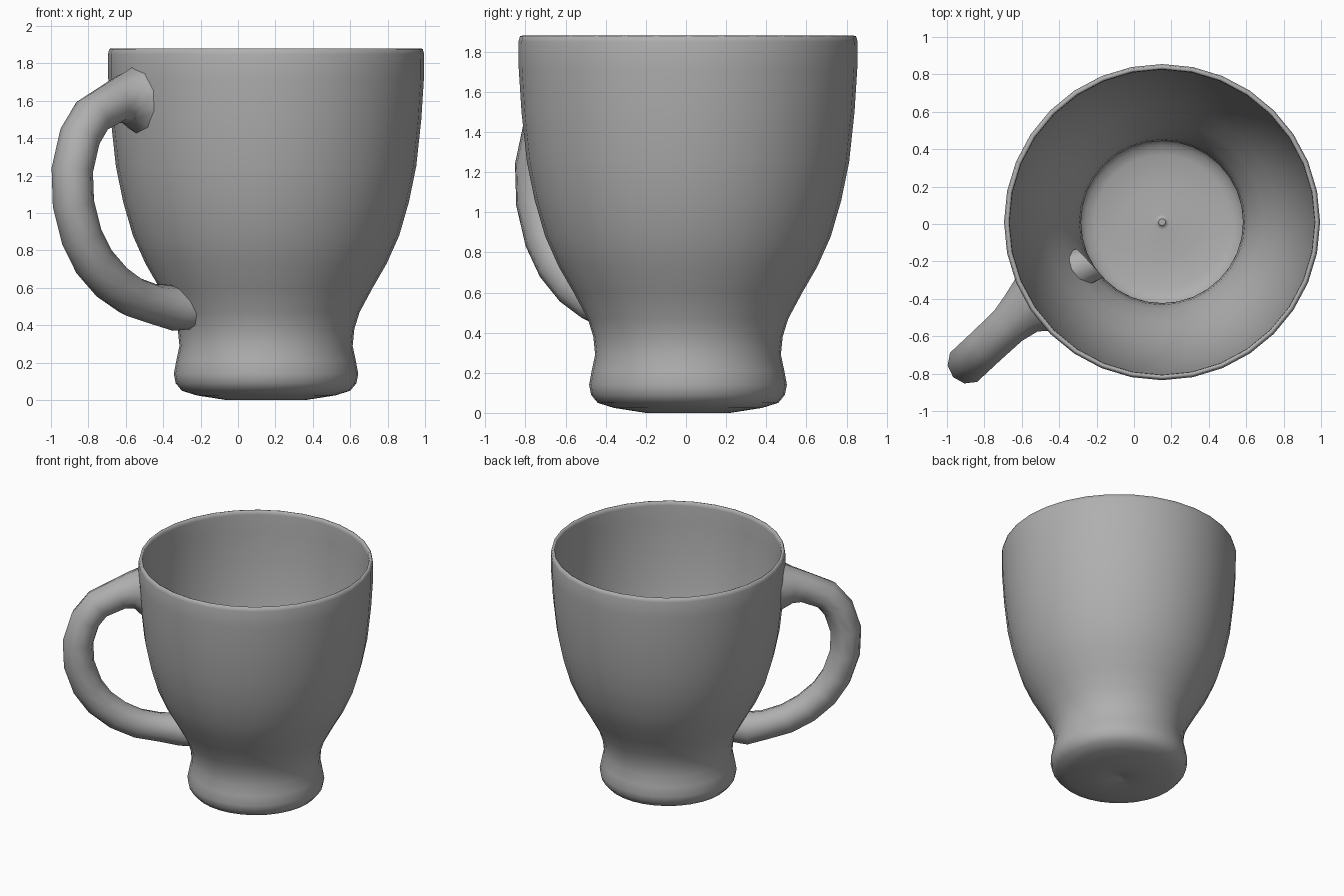
import bpy, bmesh, math
from mathutils import Vector

if "Cube" in bpy.data.objects:
    bpy.data.objects.remove(bpy.data.objects["Cube"])

CENTRE = Vector((0.15, 0.01, 0))
grey = bpy.data.materials.new("dark_grey")
grey.diffuse_color = (0.43, 0.43, 0.43, 1)
grey.use_nodes = True
grey.node_tree.nodes["Principled BSDF"].inputs["Base Color"].default_value = grey.diffuse_color


def skin(name, rings, angle):
    """Smooth closed surface through a row of vertex rings."""
    bm = bmesh.new()
    loops = [[bm.verts.new(p) for p in ring] for ring in rings]
    for a, b in zip(loops, loops[1:]):
        n = len(a)
        for i in range(n):
            j = (i + 1) % n
            bm.faces.new((a[i], a[j], b[j], b[i]))
    bm.faces.new(loops[0])
    bm.faces.new(loops[-1])
    bmesh.ops.recalc_face_normals(bm, faces=bm.faces[:])
    mesh = bpy.data.meshes.new(name)
    bm.to_mesh(mesh)
    bm.free()
    mesh.materials.append(grey)
    ob = bpy.data.objects.new(name, mesh)
    bpy.context.collection.objects.link(ob)
    bpy.ops.object.select_all(action='DESELECT')
    ob.select_set(True)
    bpy.context.view_layer.objects.active = ob
    bpy.ops.object.shade_smooth_by_angle(angle=math.radians(angle))
    return ob


# Cup: outer wall from the base up, over the rim, then the thin inner wall down
outer = [(0.02, 0.016), (0.05, 0.004), (0.21, 0.0), (0.37, 0.025), (0.45, 0.05),
         (0.483, 0.09), (0.493, 0.14), (0.48, 0.21), (0.463, 0.29), (0.472, 0.38),
         (0.50, 0.47), (0.57, 0.60), (0.645, 0.73), (0.712, 0.88), (0.764, 1.06),
         (0.803, 1.25), (0.83, 1.50), (0.844, 1.72), (0.845, 1.85), (0.838, 1.877)]
inner = [(0.828, 1.88), (0.818, 1.875), (0.815, 1.85)]
inner += [(r - 0.03, z) for r, z in reversed(outer[7:18])]
inner += [(0.46, 0.14), (0.44, 0.09), (0.41, 0.06), (0.36, 0.042), (0.21, 0.036),
          (0.04, 0.036), (0.024, 0.038), (0.018, 0.05)]
SIDES = 32
cup_rings = [[CENTRE + Vector((r * math.cos(2 * math.pi * i / SIDES),
                               r * math.sin(2 * math.pi * i / SIDES), z))
              for i in range(SIDES)] for r, z in outer + inner]
skin("cup", cup_rings, 60)


def snap_to_wall(p, offset):
    """Move a point radially onto the cup wall, a little below its outer skin."""
    for (r0, z0), (r1, z1) in zip(outer[3:], outer[4:]):
        if z0 <= p.z <= z1:
            r = r0 + (r1 - r0) * (p.z - z0) / (z1 - z0) + offset
    flat = Vector((p.x - CENTRE.x, p.y - CENTRE.y, 0)).normalized() * r
    return Vector((CENTRE.x + flat.x, CENTRE.y + flat.y, p.z))


# Handle: tube swept along an arc in a vertical plane, flared where it joins the cup
path = [(-0.56, 1.60, 0.19), (-0.60, 1.615, 0.137), (-0.665, 1.59, 0.115),
        (-0.78, 1.52, 0.112), (-0.845, 1.41, 0.112), (-0.886, 1.23, 0.112),
        (-0.88, 1.05, 0.112), (-0.835, 0.87, 0.112), (-0.77, 0.74, 0.112),
        (-0.675, 0.63, 0.112), (-0.57, 0.555, 0.11), (-0.455, 0.515, 0.108),
        (-0.34, 0.492, 0.122), (-0.235, 0.49, 0.11)]
ang = math.radians(43)
side = Vector((math.sin(ang), -math.cos(ang), 0))
pts = [Vector((x, -0.742 + (x + 0.885) * math.tan(ang), z)) for x, z, r in path]
pts[-1].y = -0.21  # lower end bends toward the cup axis
pts[-2].y -= 0.015
handle_rings = []
for i, p in enumerate(pts):
    tangent = (pts[min(i + 1, len(pts) - 1)] - pts[max(i - 1, 0)]).normalized()
    up = tangent.cross(side).normalized()
    handle_rings.append([p + path[i][2] * (math.cos(k * math.pi / 5) * up + math.sin(k * math.pi / 5) * side)
                         for k in range(10)])
handle_rings[0] = [snap_to_wall(p, -0.012) for p in handle_rings[0]]
skin("handle", handle_rings, 60)
